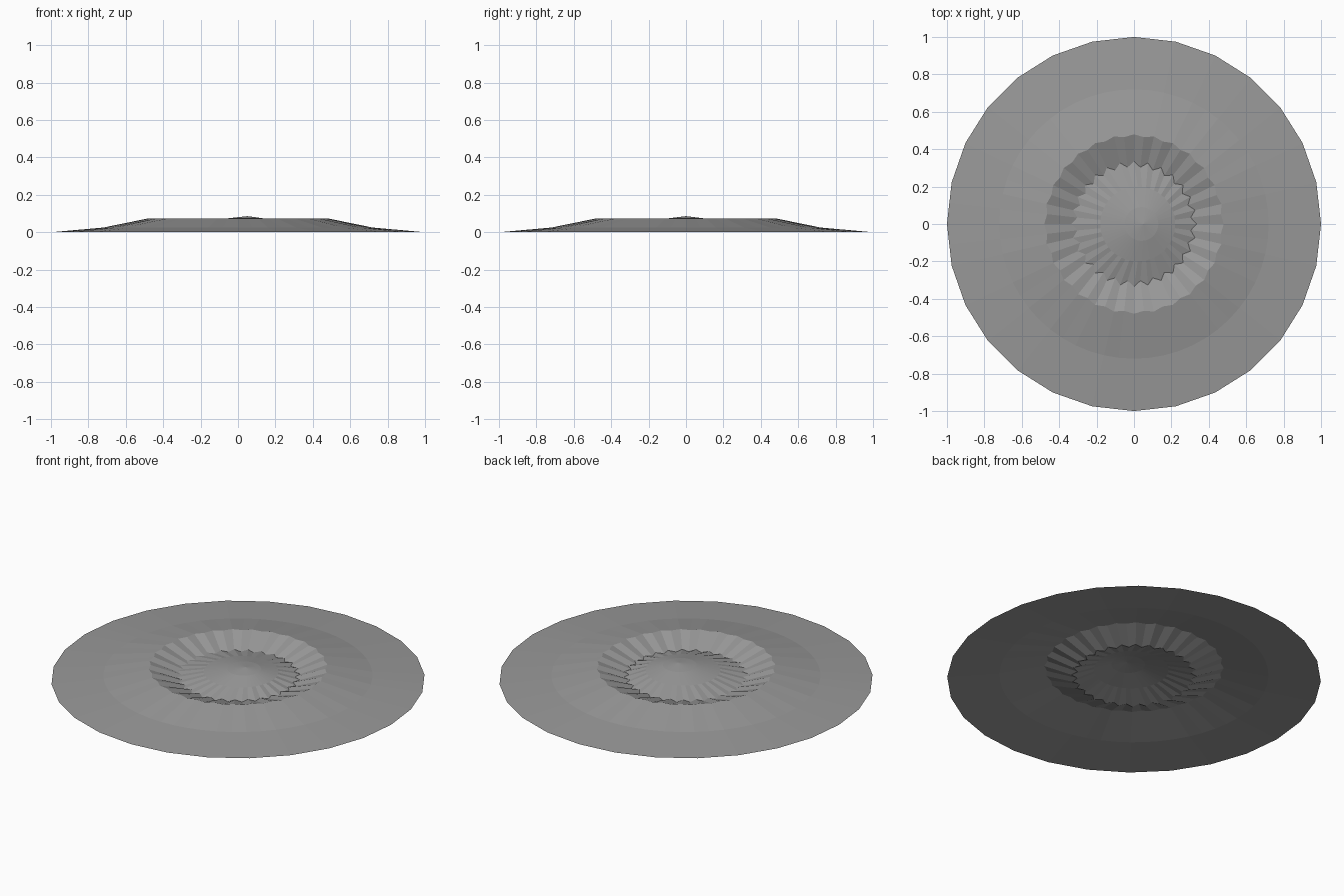
import bpy, bmesh, math

cube = bpy.data.objects.get("Cube")
if cube:
    bpy.data.objects.remove(cube, do_unlink=True)

SIDES = 28            # pleats around the crater and sides of its outer edge
COUNT = SIDES * 2     # one groove and one ridge per pleat

# Plain grey rock
rock = bpy.data.materials.new("grey_rock")
rock.use_nodes = True
GREY = (0.32, 0.32, 0.32, 1)
rock.diffuse_color = GREY
rock.node_tree.nodes["Principled BSDF"].inputs["Base Color"].default_value = GREY


def add_ring(bm, groove, ridge, z, shift=0.0):
    """Ring whose radius alternates between groove and ridge corners."""
    ring = []
    for i in range(COUNT):
        a = math.tau * i / COUNT
        r = ridge if i % 2 else groove
        ring.append(bm.verts.new((r * math.cos(a) + shift, r * math.sin(a), z)))
    return ring


bm = bmesh.new()
chord = math.cos(math.pi / SIDES)

# Outer skirt, flank, rim, pleated wall, then the domed floor
rings = [
    add_ring(bm, 1.0, chord, 0.0),
    add_ring(bm, 0.72, 0.72, 0.025),
    add_ring(bm, 0.48, 0.467, 0.074),
    add_ring(bm, 0.335, 0.305, 0.022),
    add_ring(bm, 0.20, 0.20, 0.051, 0.02),
    add_ring(bm, 0.09, 0.09, 0.075, 0.04),
]
for outer, inner in zip(rings, rings[1:]):
    for i in range(COUNT):
        j = (i + 1) % COUNT
        bm.faces.new((outer[i], outer[j], inner[j], inner[i]))

# Low central peak, slightly off centre
peak = bm.verts.new((0.05, 0, 0.086))
last = rings[-1]
for i in range(COUNT):
    bm.faces.new((last[i], last[(i + 1) % COUNT], peak))

mesh = bpy.data.meshes.new("crater")
bm.to_mesh(mesh)
bm.free()
mesh.materials.append(rock)
crater = bpy.data.objects.new("crater", mesh)
bpy.context.collection.objects.link(crater)
